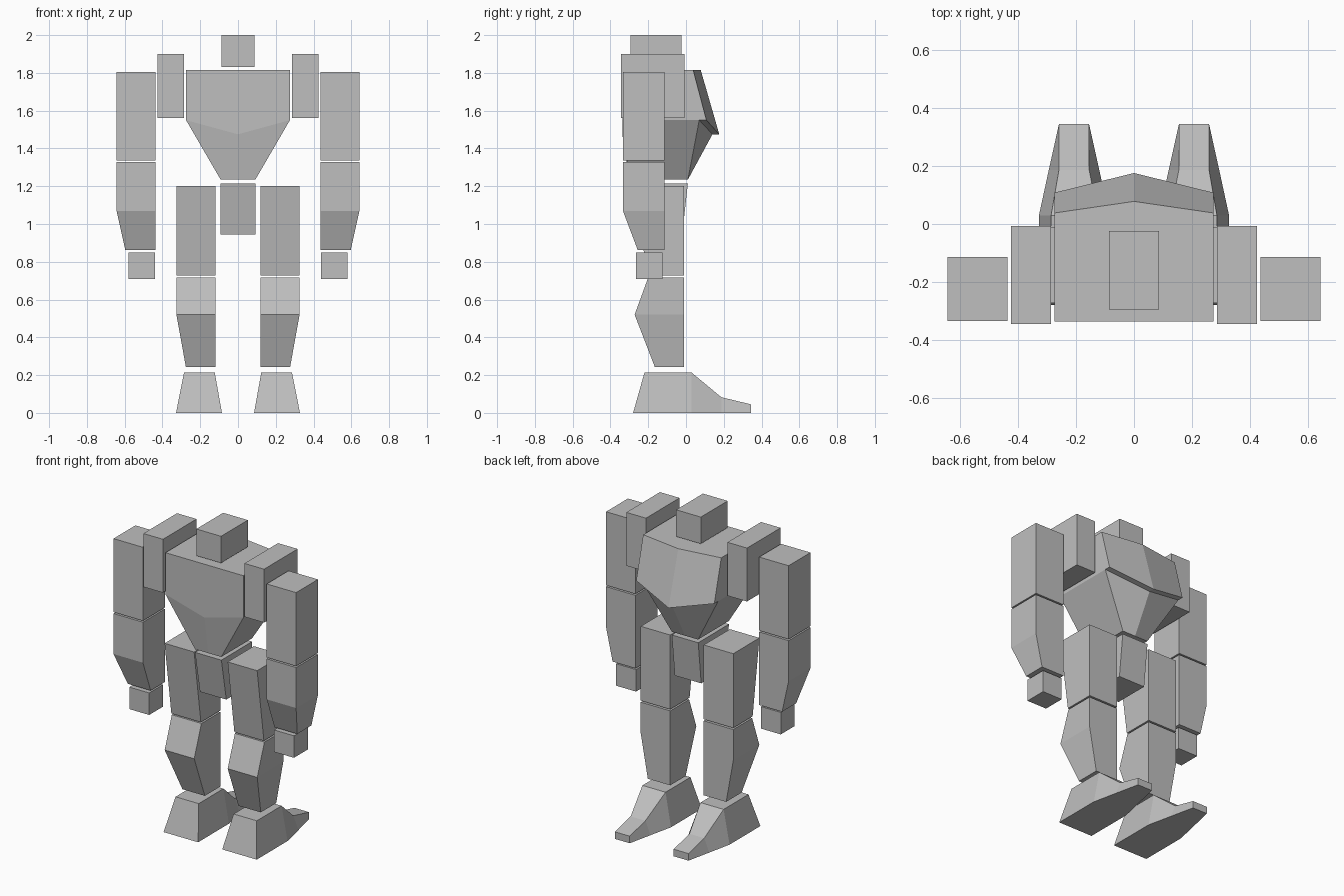
import bpy, bmesh

cube = bpy.data.objects.get("Cube")
if cube:
    bpy.data.objects.remove(cube, do_unlink=True)

GREY = (0.52, 0.52, 0.52, 1.0)
grey = bpy.data.materials.new("plain_grey")
grey.use_nodes = True
grey.diffuse_color = GREY
grey.node_tree.nodes["Principled BSDF"].inputs["Base Color"].default_value = GREY


def loft(name, rings, side=1, split_caps=False):
    """Skin a solid through rings of points; side=-1 mirrors it across x."""
    bm = bmesh.new()
    loops = [[bm.verts.new((x * side, y, z)) for x, y, z in ring] for ring in rings]
    n = len(loops[0])
    for a, b in zip(loops, loops[1:]):
        for i in range(n):
            j = (i + 1) % n
            bm.faces.new((a[i], a[j], b[j], b[i]))
    for cap in (loops[0], loops[-1]):
        if split_caps:  # fold the cap along the centre line
            half = n // 2
            bm.faces.new(cap[:half + 1])
            bm.faces.new(cap[half:] + cap[:1])
        else:
            bm.faces.new(cap)
    bmesh.ops.recalc_face_normals(bm, faces=bm.faces)
    mesh = bpy.data.meshes.new(name)
    bm.to_mesh(mesh)
    bm.free()
    mesh.materials.append(grey)
    obj = bpy.data.objects.new(name, mesh)
    bpy.context.collection.objects.link(obj)
    return obj


def rect(z, x0, x1, y0, y1):
    """Level rectangle at height z."""
    return [(x0, y0, z), (x1, y0, z), (x1, y1, z), (x0, y1, z)]


def chest_ring(w, front, back, back_mid, z, z_mid):
    """Six-point torso section with a central ridge, starting at the front middle."""
    return [(0, front, z_mid), (w, front, z), (w, back, z),
            (0, back_mid, z_mid), (-w, back, z), (-w, front, z)]


def foot_ring(y_low, y_top, low, top, z):
    """Foot section across x, from the sole to the upper surface."""
    return [(low[0], y_low, 0), (low[1], y_low, 0), (top[1], y_top, z), (top[0], y_top, z)]


# Head and torso
loft("head", [rect(1.83, -0.087, 0.087, -0.295, -0.025), rect(2.0, -0.087, 0.087, -0.295, -0.025)])
loft("chest", [chest_ring(0.275, -0.337, 0.108, 0.176, 1.55, 1.475),
               chest_ring(0.275, -0.337, 0.038, 0.078, 1.815, 1.815)], split_caps=True)
loft("abdomen", [chest_ring(0.092, -0.30, 0.01, 0.01, 1.235, 1.235),
                 chest_ring(0.275, -0.337, 0.07, 0.14, 1.55, 1.475)], split_caps=True)
loft("pelvis", [rect(0.945, -0.093, 0.093, -0.25, -0.02), rect(1.215, -0.093, 0.093, -0.30, 0.01)])

# Limb sections, bottom to top: height, inner x, outer x, y limits
LIMBS = {
    "shoulder": [(1.56, 0.287, 0.425, -0.345, -0.007), (1.90, 0.287, 0.425, -0.345, -0.007)],
    "upper_arm": [(1.337, 0.436, 0.643, -0.334, -0.114), (1.805, 0.436, 0.643, -0.334, -0.114)],
    "forearm": [(0.863, 0.436, 0.597, -0.256, -0.114), (1.07, 0.436, 0.643, -0.334, -0.114),
                (1.328, 0.436, 0.643, -0.334, -0.114)],
    "hand": [(0.71, 0.44, 0.58, -0.265, -0.125), (0.85, 0.44, 0.58, -0.265, -0.125)],
    "thigh": [(0.727, 0.118, 0.326, -0.205, -0.01), (1.20, 0.118, 0.326, -0.273, -0.01)],
    "shin": [(0.243, 0.118, 0.276, -0.165, -0.01), (0.52, 0.118, 0.326, -0.272, -0.01),
             (0.717, 0.118, 0.326, -0.20, -0.01)],
}

FOOT = [
    foot_ring(-0.28, -0.22, (0.085, 0.328), (0.123, 0.286), 0.213),
    foot_ring(0.03, 0.03, (0.085, 0.328), (0.123, 0.286), 0.213),
    foot_ring(0.187, 0.187, (0.12, 0.294), (0.155, 0.259), 0.083),
    foot_ring(0.345, 0.345, (0.155, 0.259), (0.155, 0.259), 0.045),
]

# Paired parts on both sides
for prefix, side in (("left", 1), ("right", -1)):
    for part, sections in LIMBS.items():
        loft(f"{prefix}_{part}", [rect(*s) for s in sections], side)
    loft(f"{prefix}_foot", FOOT, side)
